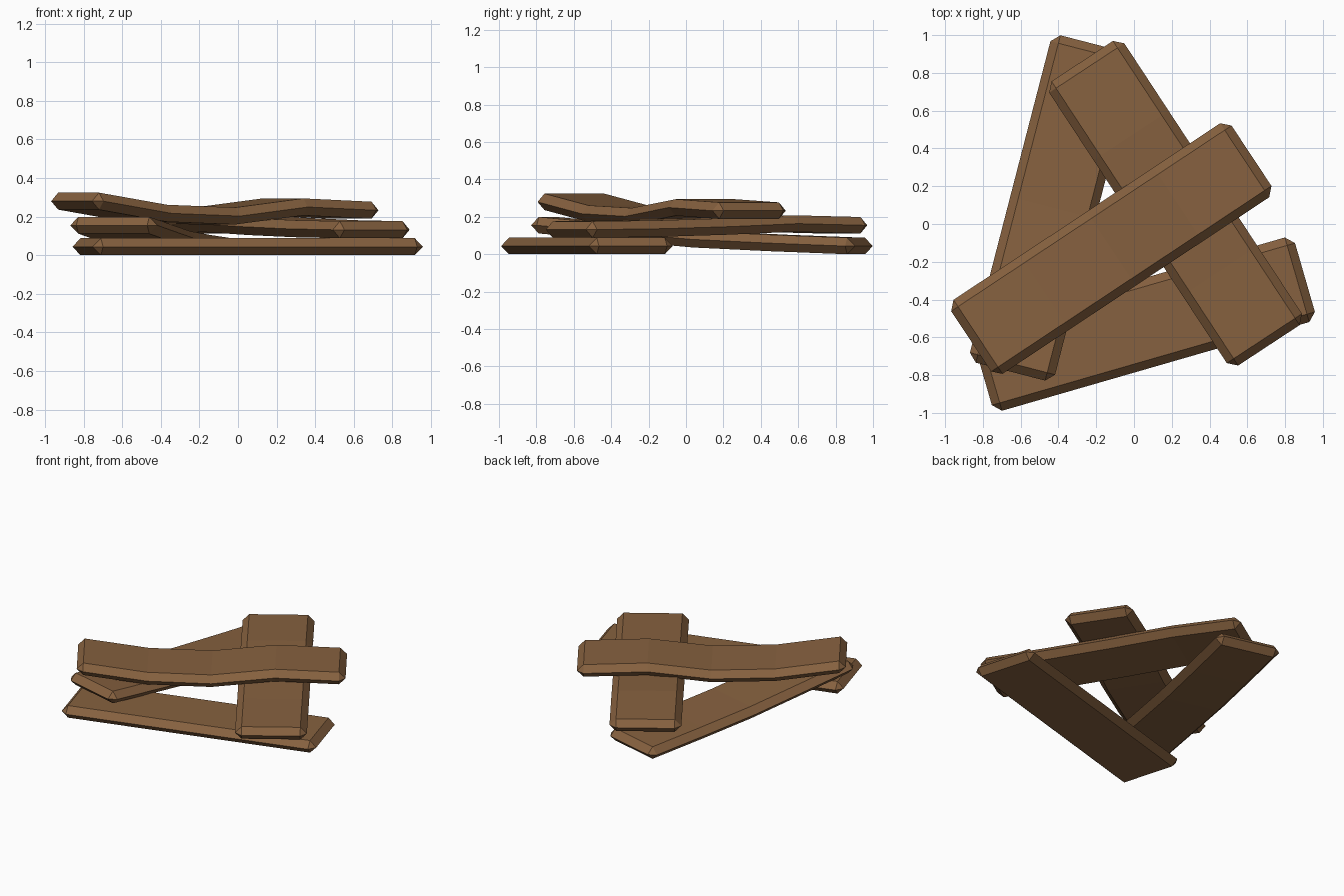
import bpy, bmesh, math
from mathutils import Vector, Matrix

if "Cube" in bpy.data.objects:
    bpy.data.objects.remove(bpy.data.objects["Cube"])

wood = bpy.data.materials.new("brown_wood")
wood.diffuse_color = (0.24, 0.12, 0.05, 1)
wood.use_nodes = True
wood.node_tree.nodes["Principled BSDF"].inputs["Base Color"].default_value = wood.diffuse_color

HALF_T = 0.044          # half thickness, also the chamfer size


def plank(name, cx, cy, angle, half_len, half_w, heights):
    """Chamfered board along local x, bent through five centre heights."""
    bm = bmesh.new()
    bmesh.ops.create_cube(bm, size=2)
    bmesh.ops.scale(bm, vec=(half_len, half_w, HALF_T), verts=bm.verts)
    # full-depth chamfer leaves a pointed edge at mid thickness
    bmesh.ops.bevel(bm, geom=bm.edges[:], offset=HALF_T - 0.0005, segments=1,
                    affect='EDGES', profile=0.5)
    bmesh.ops.remove_doubles(bm, verts=bm.verts, dist=0.003)
    # bend lines across the board
    flat = half_len - HALF_T
    step = flat / 2
    if len(set(heights)) > 1:
        for s in (-step, 0, step):
            bmesh.ops.bisect_plane(bm, geom=bm.verts[:] + bm.edges[:] + bm.faces[:],
                                   plane_co=(s, 0, 0), plane_no=(1, 0, 0), dist=1e-5)
    for v in bm.verts:
        t = min(max((v.co.x + flat) / step, 0), 4)
        i = min(int(t), 3)
        v.co.z += heights[i] + (heights[i + 1] - heights[i]) * (t - i)
    bm.transform(Matrix.Translation(Vector((cx, cy, 0)))
                 @ Matrix.Rotation(math.radians(angle), 4, 'Z'))
    bmesh.ops.recalc_face_normals(bm, faces=bm.faces)
    me = bpy.data.meshes.new(name)
    bm.to_mesh(me)
    bm.free()
    me.materials.append(wood)
    ob = bpy.data.objects.new(name, me)
    bpy.context.collection.objects.link(ob)
    return ob


# flat board on the ground
plank("bottom_plank", 0.05, -0.53, 16.1, 0.89, 0.233, [0.044] * 5)
# board leaning from the ground onto the bottom one
plank("leaning_plank", -0.43, 0.085, 75.5, 0.895, 0.233,
      [0.155, 0.117, 0.08, 0.06, 0.044])
# board crossing the first two
plank("cross_plank", 0.22, 0.11, -56.7, 0.90, 0.238,
      [0.155, 0.164, 0.148, 0.137, 0.132])
# wavy board on top of the pile
plank("top_plank", -0.12, -0.13, 33.5, 0.89, 0.235,
      [0.28, 0.217, 0.203, 0.25, 0.233])
